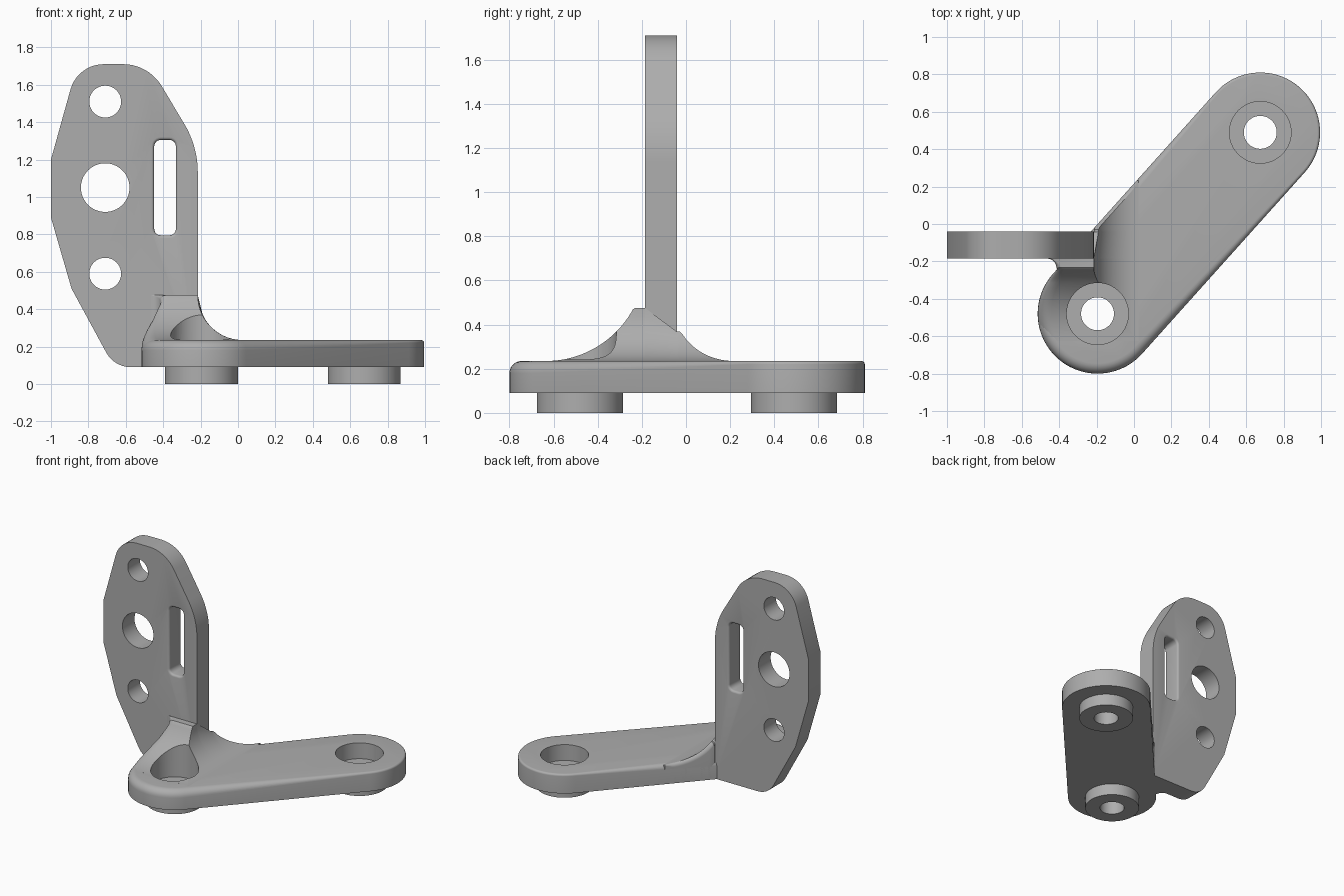
import bpy, bmesh
from math import sin, cos, pi, sqrt, tan
from mathutils import Vector

cube = bpy.data.objects.get("Cube")
if cube:
    bpy.data.objects.remove(cube)

grey = bpy.data.materials.new("cast grey")
grey.use_nodes = True
grey.diffuse_color = (0.42, 0.42, 0.42, 1)
grey.node_tree.nodes["Principled BSDF"].inputs["Base Color"].default_value = grey.diffuse_color

BOTTOM, TOP = 0.09, 0.235            # arm thickness
NEAR, FAR = Vector((-0.195, -0.48)), Vector((0.675, 0.49))
RADIUS = 0.32
FRONT, BACK, SIDE = -0.185, -0.04, -0.215   # upright plate faces


def loft(name, rings):
    """Closed solid through rings of equal point count."""
    bm = bmesh.new()
    loops = [[bm.verts.new(p) for p in ring] for ring in rings]
    n = len(loops[0])
    for a, b in zip(loops, loops[1:]):
        for i in range(n):
            j = (i + 1) % n
            bm.faces.new((a[i], a[j], b[j], b[i]))
    bm.faces.new(loops[0])
    bm.faces.new(loops[-1])
    bmesh.ops.remove_doubles(bm, verts=bm.verts, dist=0.0002)
    bmesh.ops.recalc_face_normals(bm, faces=bm.faces)
    mesh = bpy.data.meshes.new(name)
    bm.to_mesh(mesh)
    bm.free()
    mesh.materials.append(grey)
    ob = bpy.data.objects.new(name, mesh)
    bpy.context.collection.objects.link(ob)
    return ob


def circle(x, y, r, n=64):
    return [(x + r * cos(2 * pi * i / n), y + r * sin(2 * pi * i / n)) for i in range(n)]


def turned(name, centre, steps):
    """Upright turned solid from (radius, z) steps."""
    return loft(name, [[(x, y, z) for x, y in circle(*centre, r)] for r, z in steps])


def rounded(corners, steps=10):
    """Polygon of (x, z, radius) corners with tangent arcs."""
    out = []
    for i, (x, z, r) in enumerate(corners):
        p = Vector((x, z))
        if r == 0:
            out.append(p)
            continue
        a = (Vector(corners[i - 1][:2]) - p).normalized()
        b = (Vector(corners[(i + 1) % len(corners)][:2]) - p).normalized()
        half = a.angle(b) / 2
        centre = p + (a + b).normalized() * r / sin(half)
        start, end = p + a * r / tan(half) - centre, p + b * r / tan(half) - centre
        sweep = start.angle(end)
        for k in range(steps + 1):
            t = k / steps
            out.append(centre + (start * sin((1 - t) * sweep) + end * sin(t * sweep)) / sin(sweep))
    return out


def cut(ob, cutters):
    bpy.context.view_layer.objects.active = ob
    for c in cutters:
        mod = ob.modifiers.new("cut", 'BOOLEAN')
        mod.operation, mod.solver, mod.object = 'DIFFERENCE', 'EXACT', c
        bpy.ops.object.modifier_apply(modifier=mod.name)


# Arm: round-ended bar, top edge rounding larger at the near end
axis = (FAR - NEAR).normalized()
across = Vector((-axis.y, axis.x))
outline = []
for centre, sign in ((FAR, 1), (NEAR, -1)):
    for i in range(37):
        a = pi * i / 36 - pi / 2
        outline.append((centre, sign * (axis * cos(a) + across * sin(a)), 0.015 if sign > 0 else 0.055))
rings = [[(*(c + n * RADIUS), BOTTOM) for c, n, r in outline]]
for k in range(7):
    a = pi / 2 * k / 6
    rings.append([(*(c + n * (RADIUS - r + r * cos(a))), TOP - r + r * sin(a)) for c, n, r in outline])
arm = loft("arm", rings)

# Web: fillets blending the arm into the plate, lofted along y
R_SIDE, R_FRONT = 0.24, 0.45
X_END, Y_END = SIDE + R_SIDE, FRONT - R_FRONT


def side_height(x):
    d = min(max(X_END - x, 0), R_SIDE)
    return TOP + R_SIDE - sqrt(R_SIDE ** 2 - d * d)


def front_height(y):
    d = min(max(y - Y_END, 0), R_FRONT)
    return TOP + R_FRONT - sqrt(R_FRONT ** 2 - d * d)


def side_at(z):
    d = max(TOP + R_SIDE - z, 0)
    return X_END - sqrt(max(R_SIDE ** 2 - d * d, 0))


def left_edge(y):
    tangent = NEAR + across * RADIUS
    if y < tangent.y:
        return NEAR.x - sqrt(RADIUS ** 2 - (y - NEAR.y) ** 2)
    x = tangent.x + (y - tangent.y) * axis.x / axis.y
    if y < FRONT + 0.001:
        flare = 0.05 ** 2 - (y - FRONT + 0.05) ** 2
        return min(x, -0.465 + sqrt(flare)) if y > FRONT - 0.05 and flare >= 0 else x
    return max(x, SIDE)


def section(y):
    x0 = left_edge(y)
    behind = y > FRONT + 0.01
    r = min(0.025, (X_END - x0) / 2) if behind else 0.005 + 0.065 * min(1, (FRONT - y) / 0.12)
    h = min(front_height(y), side_height(max(x0 + r, SIDE)))
    r = min(r, h - BOTTOM - 0.01)
    pts = [(x0, BOTTOM)]
    for k in range(7):
        a = pi / 2 * k / 6
        pts.append((x0 + r - r * cos(a), h - r + r * sin(a)))
    xc = max(x0 + r, side_at(h))
    pts.append((xc, h))
    for k in range(17):
        x = xc + (X_END - xc) * (k / 16) ** 1.5
        pts.append((x, min(h, side_height(x))))
    pts.append((X_END, BOTTOM))
    return [(x, y, z) for x, z in pts]


front_ys = [Y_END + 0.01 + (R_FRONT - 0.01) * sin(pi / 2 * i / 40) for i in range(41)]
back_ys = [BACK - 0.002 + 0.275 * i / 20 for i in range(21)]
web = loft("web", [section(y) for y in front_ys + back_ys])

# Bosses under the arm and their stepped bolt holes
bosses, bores = [], []
for label, c in (("near", NEAR), ("far", FAR)):
    bosses.append(turned(label + "_boss", c, ((0.195, 0), (0.195, 0.1))))
    bores.append(turned(label + "_bore", c, ((0.088, -0.1), (0.088, 0.115), (0.165, 0.115), (0.165, 0.9))))

# Upright plate
profile = rounded([(-1, 0.89, 0), (-1, 1.2, 0), (-0.858, 1.71, 0.185), (-0.478, 1.71, 0.24),
                   (SIDE, 1.27, 0.5), (SIDE, BOTTOM, 0), (-0.662, BOTTOM, 0.15), (-0.89, 0.51, 0)])
plate = loft("upright_plate", [[(x, y, z) for x, z in profile] for y in (FRONT, BACK)])

# Plate holes and the slot with softened rims
holes = []
for z, r in ((0.59, 0.085), (1.05, 0.13), (1.51, 0.085)):
    holes.append(loft("hole", [[(x, y, h) for x, h in circle(-0.71, z, r)] for y in (-0.4, 0.2)]))


def slot_ring(y, grow):
    x0, x1, z0, z1 = -0.448 - grow, -0.332 + grow, 0.795 - grow, 1.305 + grow
    r = 0.035 + grow
    return [(x, y, z) for x, z in rounded([(x0, z0, r), (x0, z1, r), (x1, z1, r), (x1, z0, r)], 6)]


SOFT = 0.016
ease = [(SOFT * (1 - sin(pi / 2 * k / 4)), SOFT * (1 - cos(pi / 2 * k / 4))) for k in range(5)]
front_rim = [(FRONT + SOFT - d, g) for d, g in ease][::-1]
front_rim = [(FRONT + SOFT * (1 - cos(a)), SOFT * (1 - sin(a))) for a in (0, pi / 8, pi / 4, pi * 3 / 8, pi / 2)]
back_rim = [(FRONT + BACK - y, g) for y, g in reversed(front_rim)]
rim = [(FRONT - 0.1, SOFT)] + front_rim + back_rim + [(BACK + 0.1, SOFT)]
slot = loft("slot", [slot_ring(y, g) for y, g in rim])

# Cut everything, then drop the cutters
cut(arm, bores)
cut(web, bores[:1])
for boss, bore in zip(bosses, bores):
    cut(boss, [bore])
cut(plate, holes + [slot])
for c in bores + holes + [slot]:
    bpy.data.objects.remove(c)

# Smooth shading with sharp edges kept
bpy.ops.object.select_all(action='DESELECT')
for ob in [arm, web, plate] + bosses:
    ob.select_set(True)
bpy.context.view_layer.objects.active = arm
bpy.ops.object.shade_smooth_by_angle(angle=0.5)
